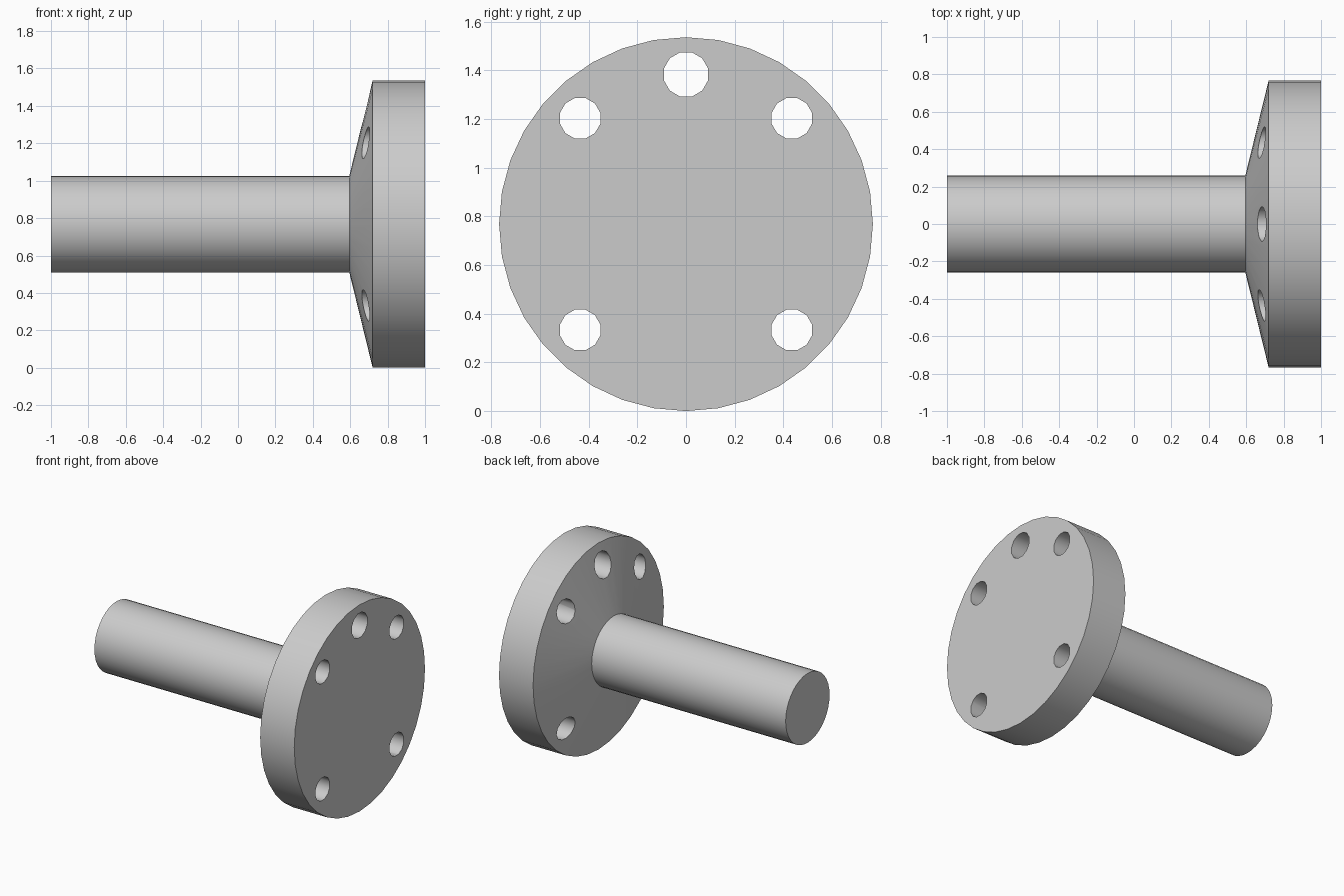
import bpy, bmesh, math
from mathutils import Matrix, Vector

if "Cube" in bpy.data.objects:
    bpy.data.objects.remove(bpy.data.objects["Cube"], do_unlink=True)

CENTRE_Z = 0.768
SEGMENTS = 36


def make_object(name, bm):
    bmesh.ops.recalc_face_normals(bm, faces=bm.faces)
    mesh = bpy.data.meshes.new(name)
    bm.to_mesh(mesh)
    bm.free()
    obj = bpy.data.objects.new(name, mesh)
    bpy.context.collection.objects.link(obj)
    return obj


def lathe(name, profile):
    """Closed solid turned around the x axis from (x, radius) pairs."""
    bm = bmesh.new()
    rings = []
    for x, r in profile:
        angles = [math.tau * i / SEGMENTS for i in range(SEGMENTS)]
        rings.append([bm.verts.new((x, r * math.sin(a), CENTRE_Z + r * math.cos(a)))
                      for a in angles])
    for a, b in zip(rings, rings[1:]):
        for i in range(SEGMENTS):
            j = (i + 1) % SEGMENTS
            bm.faces.new((a[i], a[j], b[j], b[i]))
    bm.faces.new(rings[0])
    bm.faces.new(rings[-1])
    return make_object(name, bm)


# Plain metal colour
metal = bpy.data.materials.new("light grey metal")
metal.use_nodes = True
grey = (0.6, 0.6, 0.6, 1)
metal.diffuse_color = grey
metal.node_tree.nodes["Principled BSDF"].inputs["Base Color"].default_value = grey

# Shaft, tapered shoulder and flange disc turned as one piece
body = lathe("flanged_shaft", [(-1, 0.258), (0.595, 0.258), (0.72, 0.768), (1, 0.768)])
body.data.materials.append(metal)

# Bolt holes on one pitch circle: four on the diagonals, a larger one on top
bm = bmesh.new()
for degrees, radius in [(0, 0.094), (45, 0.086), (135, 0.086), (225, 0.086), (315, 0.086)]:
    a = math.radians(degrees)
    centre = Vector((0.85, 0.615 * math.sin(a), CENTRE_Z + 0.615 * math.cos(a)))
    turn = Matrix.Rotation(math.pi / 2, 4, 'Y') @ Matrix.Rotation(math.pi / 12, 4, 'Z')
    bmesh.ops.create_cone(bm, cap_ends=True, segments=12, radius1=radius, radius2=radius,
                          depth=0.6, matrix=Matrix.Translation(centre) @ turn)
cutter = make_object("bolt_hole_cutter", bm)
cutter.data.materials.append(metal)
cutter.hide_render = True

cut = body.modifiers.new("bolt_holes", 'BOOLEAN')
cut.operation = 'DIFFERENCE'
cut.solver = 'EXACT'
cut.object = cutter

# Apply the cut and smooth the round surfaces
bpy.ops.object.select_all(action='DESELECT')
body.select_set(True)
bpy.context.view_layer.objects.active = body
bpy.ops.object.modifier_apply(modifier=cut.name)
bpy.data.objects.remove(cutter, do_unlink=True)
bpy.ops.object.shade_smooth_by_angle(angle=math.radians(40))
